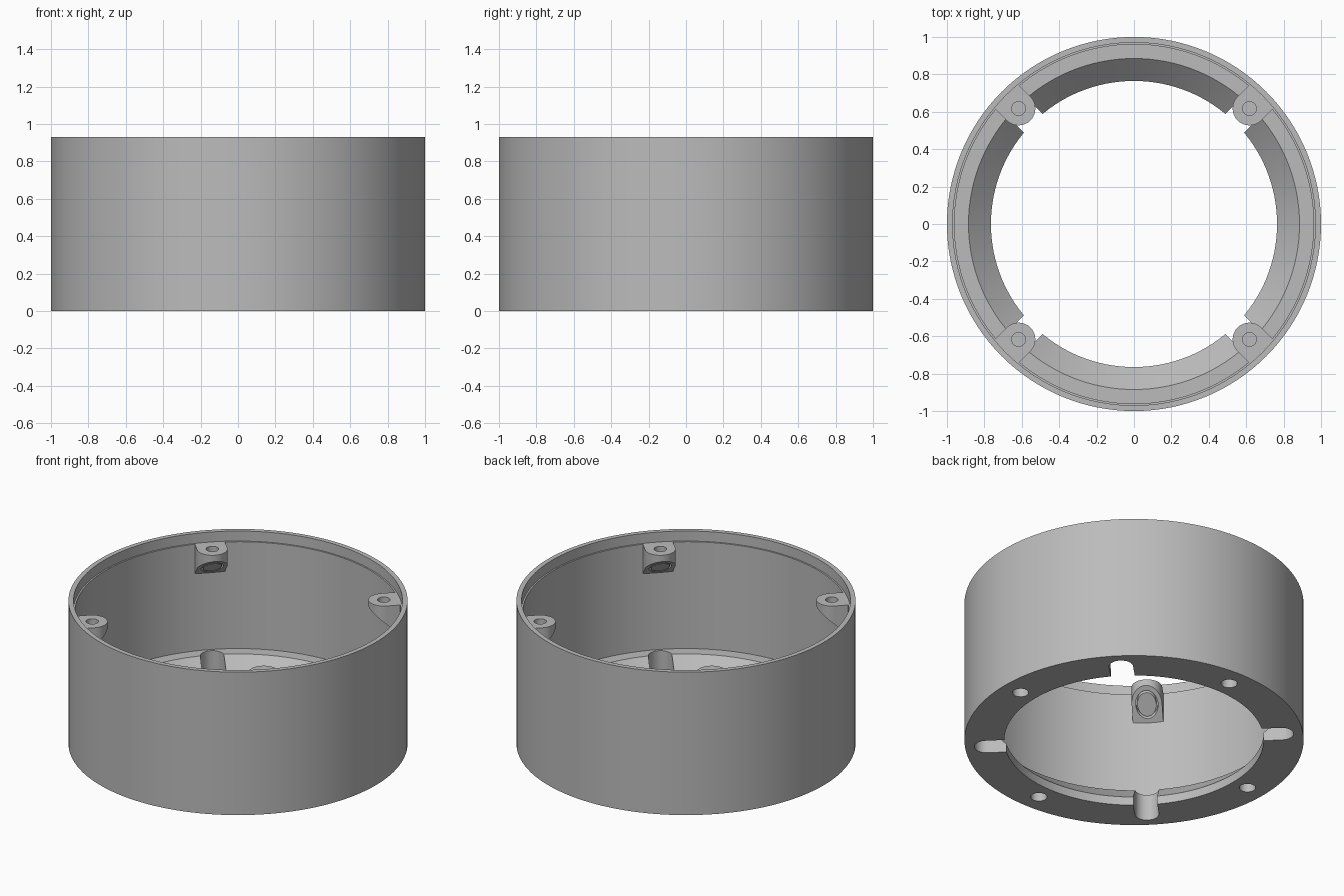
import bpy, bmesh, math
from mathutils import Matrix

HEIGHT, LEDGE = 0.93, 0.865      # rim top, inner ledge and boss tops
MOUNT_R = 0.873                  # circle on which bosses, slots and holes lie
TAU = math.tau

old = bpy.data.objects.get("Cube")
if old:
    bpy.data.objects.remove(old, do_unlink=True)

grey = bpy.data.materials.new("plain_grey")
grey.use_nodes = True
grey.diffuse_color = (0.5, 0.5, 0.5, 1)
grey.node_tree.nodes["Principled BSDF"].inputs["Base Color"].default_value = (0.5, 0.5, 0.5, 1)


def make_object(name, bm):
    bmesh.ops.recalc_face_normals(bm, faces=bm.faces)
    mesh = bpy.data.meshes.new(name)
    bm.to_mesh(mesh)
    bm.free()
    mesh.materials.append(grey)
    obj = bpy.data.objects.new(name, mesh)
    bpy.context.collection.objects.link(obj)
    return obj


def lathe(bm, profile, steps, centre=0.0):
    """Revolve a closed (radius, z) profile around a vertical axis."""
    rings = []
    for i in range(steps):
        a = TAU * i / steps
        rings.append([bm.verts.new((centre + r * math.cos(a), r * math.sin(a), z)) for r, z in profile])
    n = len(profile)
    for i in range(steps):
        here, there = rings[i], rings[(i + 1) % steps]
        for j in range(n):
            k = (j + 1) % n
            bm.faces.new((here[j], there[j], there[k], here[k]))
    return [v for ring in rings for v in ring]


def prism(bm, outline, bottom, top, turn=0.0):
    """Extrude an outline between two heights; bottom is a function of x."""
    rot = Matrix.Rotation(turn, 4, 'Z')
    low = [bm.verts.new(rot @ bm_point(x, y, bottom(x))) for x, y in outline]
    high = [bm.verts.new(rot @ bm_point(x, y, top)) for x, y in outline]
    bm.faces.new(low[::-1])
    bm.faces.new(high)
    n = len(outline)
    for i in range(n):
        k = (i + 1) % n
        bm.faces.new((low[i], low[k], high[k], high[i]))


def bm_point(x, y, z):
    return Matrix.Translation((x, y, z)).to_translation()


def arc(radius, start, end, steps):
    return [(MOUNT_R + radius * math.cos(start + (end - start) * i / steps),
             radius * math.sin(start + (end - start) * i / steps)) for i in range(steps + 1)]


def cut(obj, cutter):
    mod = obj.modifiers.new("cut", 'BOOLEAN')
    mod.operation, mod.solver, mod.object = 'DIFFERENCE', 'EXACT', cutter
    cutter.hide_render = True
    bpy.context.view_layer.objects.active = obj
    bpy.ops.object.modifier_apply(modifier=mod.name)
    bpy.data.objects.remove(cutter, do_unlink=True)


def smooth(obj):
    bpy.ops.object.select_all(action='DESELECT')
    obj.select_set(True)
    bpy.context.view_layer.objects.active = obj
    bpy.ops.object.shade_smooth_by_angle(angle=math.radians(25))


# Round housing: wall with stepped rim and a chamfered floor flange
bm = bmesh.new()
lathe(bm, [(1, 0), (1, HEIGHT), (0.97, HEIGHT), (0.97, LEDGE), (0.96, LEDGE),
           (0.96, 0.17), (0.885, 0.17), (0.765, 0.055), (0.765, 0)], 128)
housing = make_object("housing", bm)

# Open slots on the diagonals, blind screw holes on the axes
half_pi = math.pi / 2
slot = [(0.7, -0.071)] + arc(0.071, -half_pi, half_pi, 16) + [(0.7, 0.071)]
hole = arc(0.048, 0, TAU, 24)[:-1]
bm = bmesh.new()
for q in range(4):
    prism(bm, slot, lambda x: -0.1, 0.3, (q + 0.5) * half_pi)
    prism(bm, hole, lambda x: -0.1, 0.09, q * half_pi)
cut(housing, make_object("floor_cutter", bm))
smooth(housing)


# Lid screw boss: rounded nose, sloping underside running into the wall
def underside(x):
    return 0.67 + (0.96 - x) * 0.87


bm = bmesh.new()
nose = [(0.963, 0.09)] + arc(0.09, half_pi, 3 * half_pi, 20) + [(0.963, -0.09)]
prism(bm, nose, underside, LEDGE)
boss = make_object("screw_boss_1", bm)

bm = bmesh.new()
prism(bm, arc(0.037, 0, TAU, 24)[:-1], lambda x: 0.8, 1.0)
cut(boss, make_object("boss_hole_cutter", bm))

# Thin ring groove following the sloping underside
bm = bmesh.new()
for v in lathe(bm, [(0.056, -0.1), (0.066, -0.1), (0.066, 0.02), (0.056, 0.02)], 32, MOUNT_R):
    v.co.z += underside(v.co.x)
cut(boss, make_object("groove_cutter", bm))
smooth(boss)

# Repeat the boss on every diagonal
for q in range(4):
    part = boss if q == 0 else boss.copy()
    if q:
        bpy.context.collection.objects.link(part)
        part.name = f"screw_boss_{q + 1}"
    part.rotation_euler.z = (q + 0.5) * half_pi
